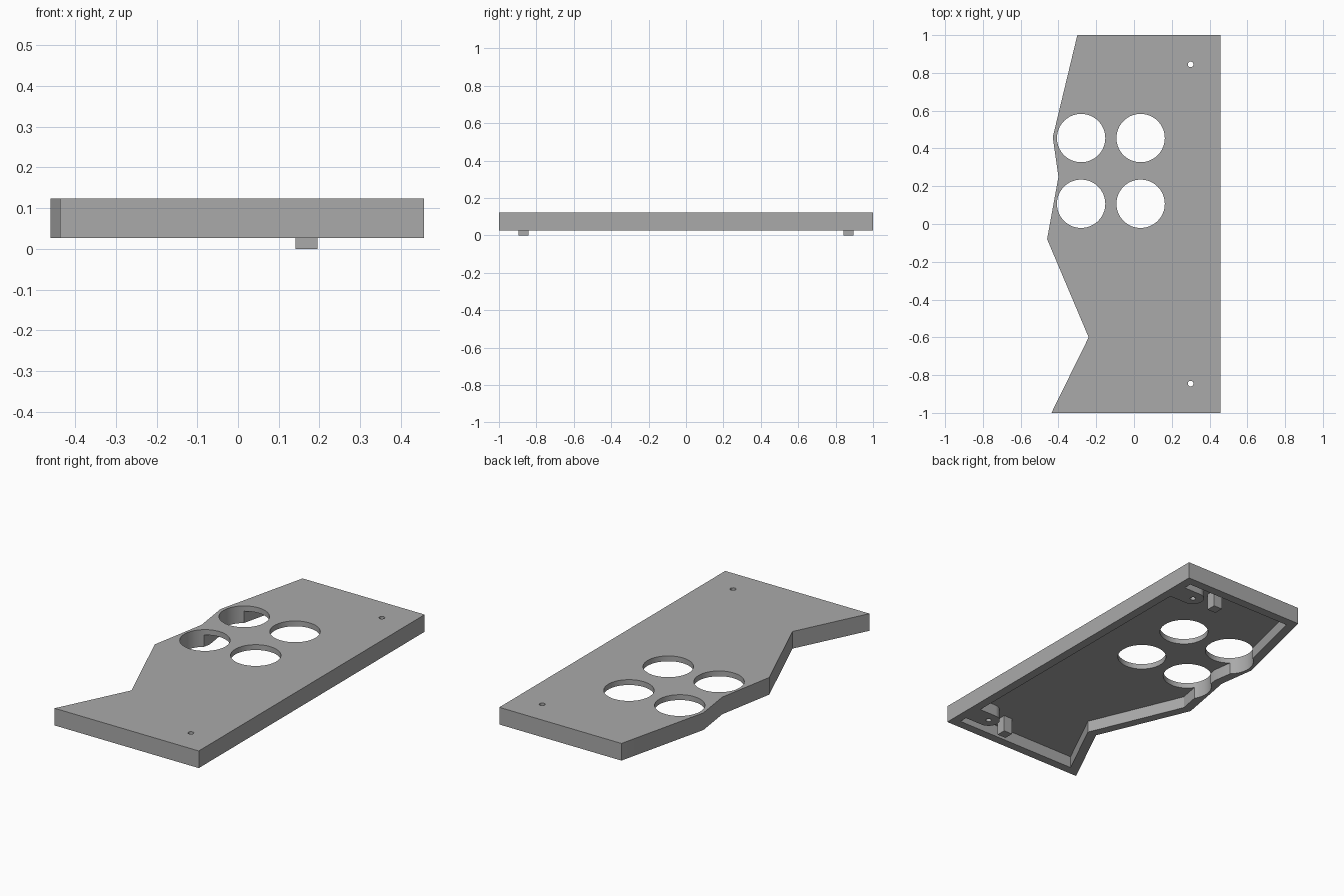
import bpy, bmesh, math
from mathutils import Vector

cube = bpy.data.objects.get("Cube")
if cube:
    bpy.data.objects.remove(cube, do_unlink=True)

BOTTOM, TOP = 0.027, 0.123
CEILING = 0.093          # underside of the top plate
WALL = 0.05

grey = bpy.data.materials.new("matte grey")
grey.use_nodes = True
colour = (0.4, 0.4, 0.4, 1)
grey.diffuse_color = colour
grey.node_tree.nodes["Principled BSDF"].inputs["Base Color"].default_value = colour


def prism(name, points, z0, z1):
    """Extrude a counter-clockwise outline between two heights."""
    bm = bmesh.new()
    face = bm.faces.new([bm.verts.new((p[0], p[1], z0)) for p in points])
    new = bmesh.ops.extrude_face_region(bm, geom=[face])["geom"]
    verts = [v for v in new if isinstance(v, bmesh.types.BMVert)]
    bmesh.ops.translate(bm, verts=verts, vec=(0, 0, z1 - z0))
    bmesh.ops.recalc_face_normals(bm, faces=bm.faces)
    mesh = bpy.data.meshes.new(name)
    bm.to_mesh(mesh)
    bm.free()
    mesh.materials.append(grey)
    obj = bpy.data.objects.new(name, mesh)
    bpy.context.collection.objects.link(obj)
    return obj


def arc(x, y, r, start, end, n):
    """Points along an arc, angles in degrees."""
    angles = [math.radians(start + (end - start) * i / n) for i in range(n + 1)]
    return [(x + r * math.cos(a), y + r * math.sin(a)) for a in angles]


def inset(points, t):
    """Move every edge of a counter-clockwise outline inward by t."""
    pts = [Vector(p) for p in points]
    result = []
    for i, p in enumerate(pts):
        d1 = (p - pts[i - 1]).normalized()
        d2 = (pts[(i + 1) % len(pts)] - p).normalized()
        n1, n2 = Vector((-d1.y, d1.x)), Vector((-d2.y, d2.x))
        result.append(p + (n1 + n2) * t / (1 + n1.dot(n2)))
    return result


def combine(target, other, operation):
    """Apply a boolean and remove the helper object."""
    mod = target.modifiers.new("combine", "BOOLEAN")
    mod.operation, mod.object, mod.solver = operation, other, "EXACT"
    bpy.context.view_layer.objects.active = target
    bpy.ops.object.modifier_apply(modifier=mod.name)
    bpy.data.objects.remove(other, do_unlink=True)


# Hollow cover, open underneath
outline = [(-0.30, 1), (-0.43, 0.46), (-0.40, 0.25), (-0.46, -0.08),
           (-0.24, -0.60), (-0.437, -1), (0.457, -1), (0.457, 1)]
cover = prism("cover", outline, BOTTOM, TOP)
combine(cover, prism("cavity", inset(outline, WALL), -0.1, CEILING), "DIFFERENCE")

# Rounded screw bosses joined to the straight wall, with through holes
for y in (-0.845, 0.845):
    boss = arc(0.30, y, 0.059, 90, 270, 24) + [(0.43, y - 0.059), (0.43, y + 0.059)]
    combine(cover, prism("boss", boss, BOTTOM, CEILING + 0.01), "UNION")
    hole = arc(0.30, y, 0.015, 0, 360, 24)[:-1]
    combine(cover, prism("screw_hole", hole, -0.1, 0.3), "DIFFERENCE")

# Four large round openings, cutting into the side wall as well
for x in (-0.28, 0.035):
    for y in (0.107, 0.455):
        ring = arc(x, y, 0.128, 0, 360, 64)[:-1]
        combine(cover, prism("opening", ring, -0.1, 0.3), "DIFFERENCE")

# Square locating posts that reach below the cover
for name, y in (("front_post", -0.868), ("back_post", 0.868)):
    x, h = 0.168, 0.027
    square = [(x - h, y - h), (x + h, y - h), (x + h, y + h), (x - h, y + h)]
    prism(name, square, 0, CEILING + 0.005)

# Smooth round walls, sharp corners
bpy.ops.object.select_all(action="DESELECT")
cover.select_set(True)
bpy.context.view_layer.objects.active = cover
bpy.ops.object.shade_smooth_by_angle(angle=math.radians(25))
